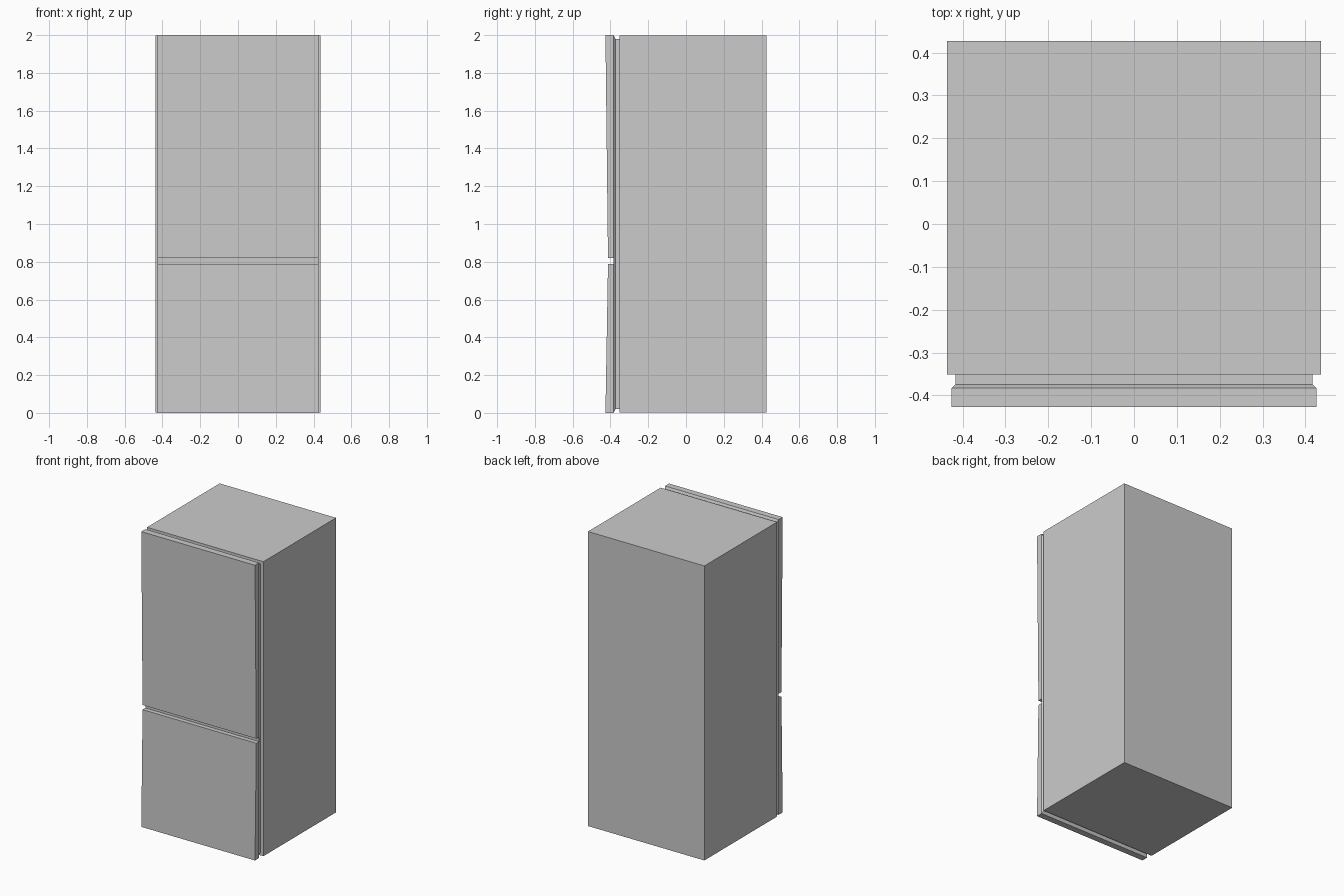
import bpy

if "Cube" in bpy.data.objects:
    bpy.data.objects.remove(bpy.data.objects["Cube"])

HALF_W = 0.426      # door half width
BACK_Y = -0.383     # plane where the doors meet their backing


def make_object(name, verts, faces):
    mesh = bpy.data.meshes.new(name)
    mesh.from_pydata(verts, [], faces)
    mesh.update()
    obj = bpy.data.objects.new(name, mesh)
    bpy.context.collection.objects.link(obj)
    return obj


def loft(name, rings):
    """Join rectangles (y, half width, z low, z high), listed front to back."""
    verts, faces = [], []
    for y, w, z0, z1 in rings:
        verts += [(-w, y, z0), (w, y, z0), (w, y, z1), (-w, y, z1)]
    for r in range(len(rings) - 1):
        a, b = r * 4, r * 4 + 4
        for i in range(4):
            j = (i + 1) % 4
            faces.append((a + j, a + i, b + i, b + j))
    n = len(verts)
    faces += [(0, 1, 2, 3), (n - 1, n - 2, n - 3, n - 4)]
    return make_object(name, verts, faces)


def door(name, z0, z1, y0, y1):
    """Door panel whose front leans from y0 at the bottom to y1 at the top."""
    profile = [(y0, z0), (BACK_Y, z0), (BACK_Y, z1), (y1, z1)]
    verts = [(x, y, z) for x in (-HALF_W, HALF_W) for y, z in profile]
    faces = [(3, 2, 1, 0), (4, 5, 6, 7)]
    faces += [(i, (i + 1) % 4, (i + 1) % 4 + 4, i + 4) for i in range(4)]
    return make_object(name, verts, faces)


# Main cabinet
loft("cabinet", [(-0.351, 0.436, 0.003, 1.998), (0.4265, 0.436, 0.003, 1.998)])

# Recessed seal flaring out to the back of the doors
loft("door_seal", [(BACK_Y, HALF_W, 0.0, 2.0),
                   (-0.374, 0.416, 0.02, 1.98),
                   (-0.351, 0.416, 0.02, 1.98)])

# Doors, thinning toward the handle gap
door("lower_door", 0.0, 0.789, -0.4265, -0.413)
door("upper_door", 0.820, 2.0, -0.413, -0.4265)
